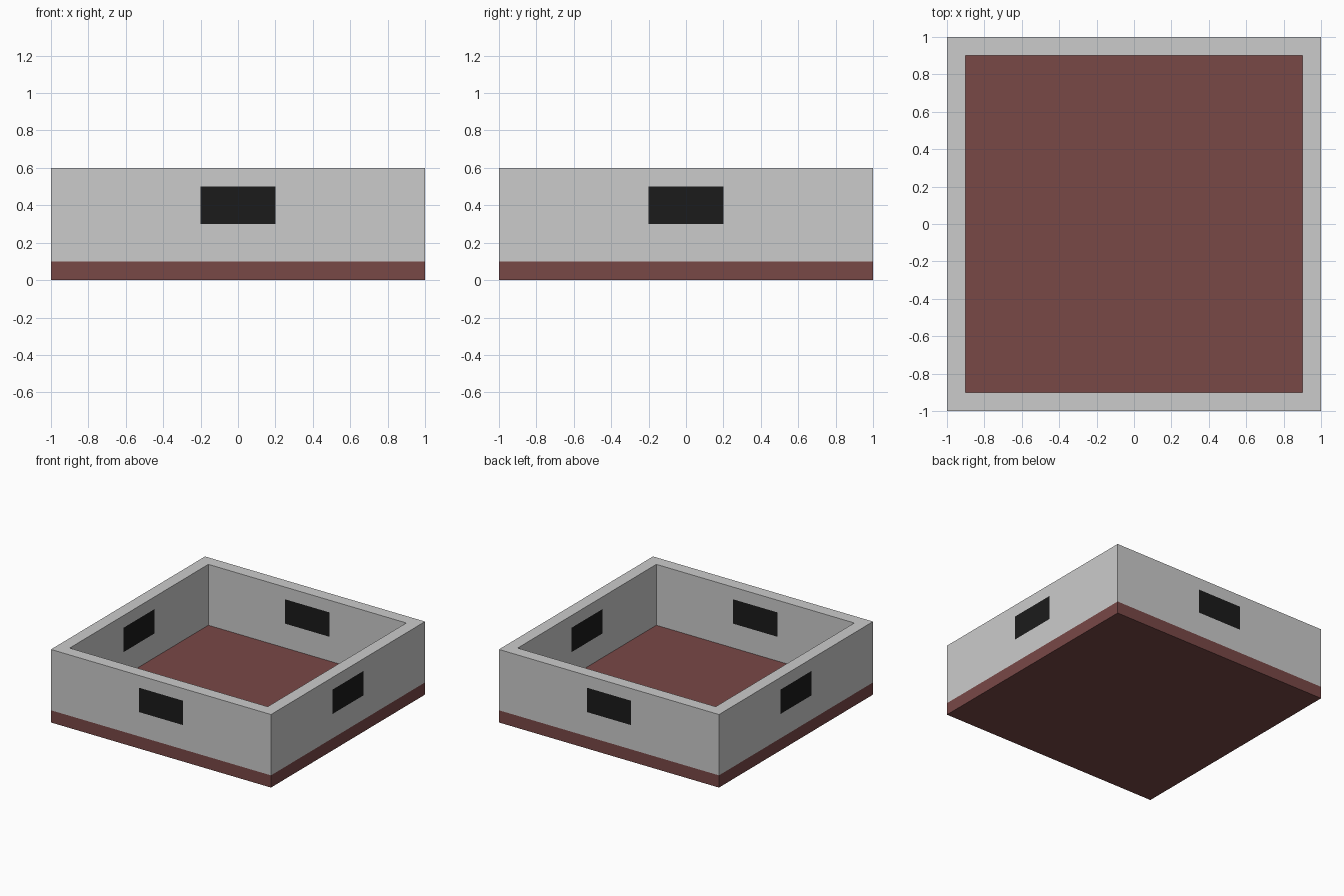
import bpy, bmesh
from math import pi
from mathutils import Matrix, Vector

if "Cube" in bpy.data.objects:
    bpy.data.objects.remove(bpy.data.objects["Cube"])


def material(name, rgb):
    m = bpy.data.materials.new(name)
    m.diffuse_color = (*rgb, 1)
    m.use_nodes = True
    m.node_tree.nodes["Principled BSDF"].inputs["Base Color"].default_value = m.diffuse_color
    return m


def finish(bm, name, mat=None):
    mesh = bpy.data.meshes.new(name)
    bm.to_mesh(mesh)
    bm.free()
    obj = bpy.data.objects.new(name, mesh)
    bpy.context.collection.objects.link(obj)
    if mat:
        mesh.materials.append(mat)
    return obj


brown = material("floor_brown", (0.19, 0.065, 0.062))
black = material("window_black", (0.011, 0.011, 0.011))

# Floor slab
bm = bmesh.new()
bmesh.ops.create_cube(bm, size=1, matrix=Matrix.Translation((0, 0, 0.05)) @ Matrix.Diagonal((2, 2, 0.1, 1)))
finish(bm, "floor_slab", brown)

# Walls: an outer, top and inner profile carried around the four corners
bm = bmesh.new()
profile = [(1, 0.1), (1, 0.6), (0.9, 0.6), (0.9, 0.1)]
corners = [(-1, -1), (1, -1), (1, 1), (-1, 1)]
rings = [[bm.verts.new((x * r, y * r, z)) for x, y in corners] for r, z in profile]
for low, high in zip(rings, rings[1:]):
    for i in range(4):
        j = (i + 1) % 4
        bm.faces.new((low[i], low[j], high[j], high[i]))
finish(bm, "walls")

# Windows: a flat dark pane on the outer and inner face of each wall
for i, side in enumerate(("front", "right", "back", "left")):
    bm = bmesh.new()
    turn = Matrix.Rotation(i * pi / 2, 3, 'Z')
    for y, flip in ((-1.001, 1), (-0.899, -1)):
        pane = [(-0.2, 0.3), (0.2, 0.3), (0.2, 0.5), (-0.2, 0.5)][::flip]
        bm.faces.new([bm.verts.new(turn @ Vector((x, y, z))) for x, z in pane])
    finish(bm, side + "_window", black)
